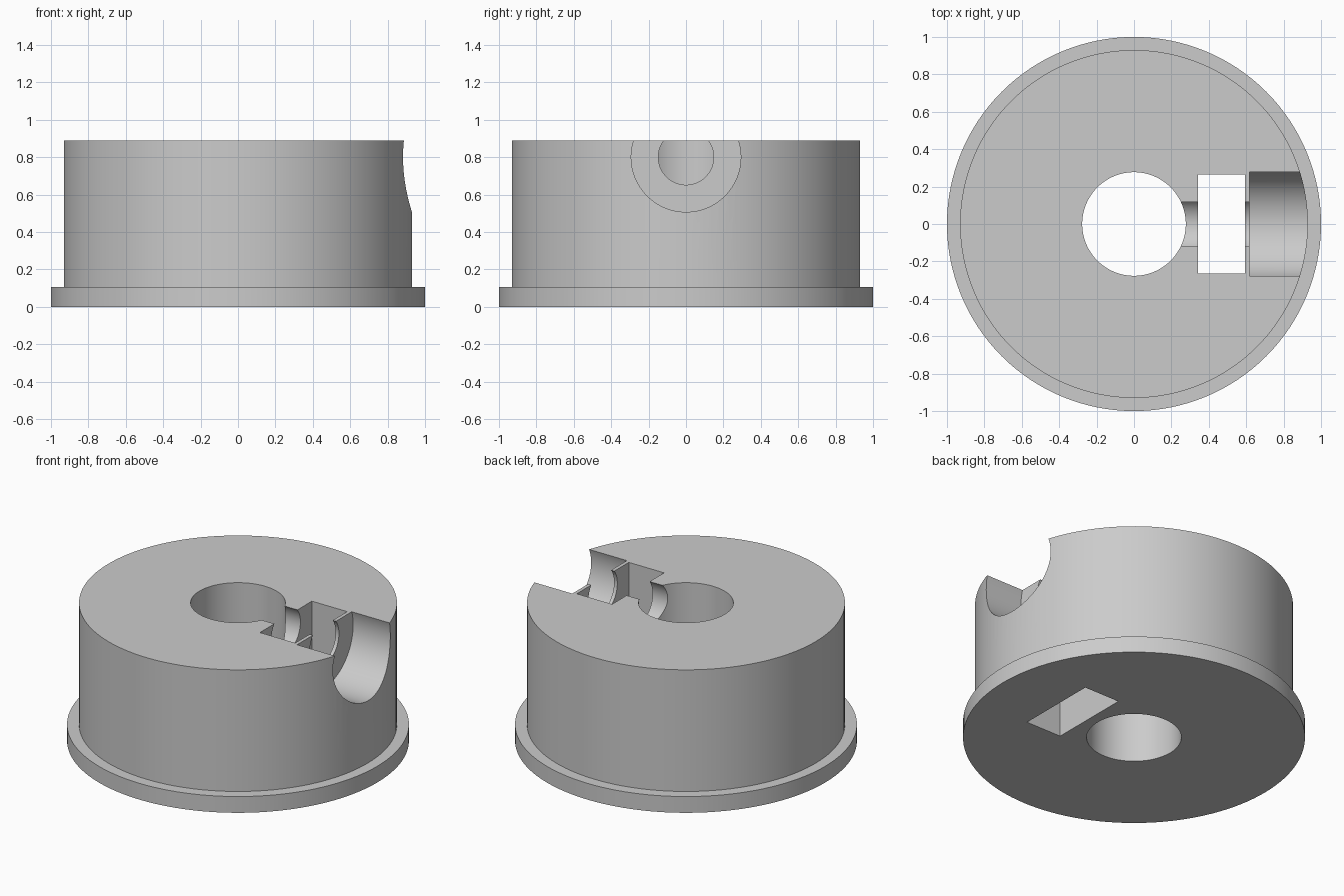
import bpy
import math

SEGMENTS = 128

cube = bpy.data.objects.get("Cube")
if cube:
    bpy.data.objects.remove(cube, do_unlink=True)

# Single plain grey
grey = bpy.data.materials.new("plain grey")
grey.use_nodes = True
grey.diffuse_color = (0.6, 0.6, 0.6, 1)
grey.node_tree.nodes["Principled BSDF"].inputs["Base Color"].default_value = (0.6, 0.6, 0.6, 1)


def lathe(name, profile):
    """Closed solid turned around z from (radius, height) points."""
    n = SEGMENTS
    angles = [2 * math.pi * i / n for i in range(n)]
    verts = [(r * math.cos(a), r * math.sin(a), z) for r, z in profile for a in angles]
    rings = len(profile)
    faces = []
    for k in range(rings):
        lo, hi = k * n, (k + 1) % rings * n
        for i in range(n):
            j = (i + 1) % n
            faces.append((lo + i, lo + j, hi + j, hi + i))
    mesh = bpy.data.meshes.new(name)
    mesh.from_pydata(verts, [], faces)
    mesh.materials.append(grey)
    obj = bpy.data.objects.new(name, mesh)
    bpy.context.collection.objects.link(obj)
    return obj


def bore_cutter(name, radius, x_start, x_end):
    """Cylinder along x at the bore height."""
    bpy.ops.mesh.primitive_cylinder_add(
        vertices=SEGMENTS, radius=radius, depth=x_end - x_start,
        location=((x_start + x_end) / 2, 0, 0.8), rotation=(0, math.pi / 2, 0))
    bpy.context.object.name = name
    return bpy.context.object


# Flanged drum with a centre hole
hub = lathe("flanged_hub", [(0.277, 0), (1, 0), (1, 0.105),
                            (0.93, 0.105), (0.93, 0.89), (0.277, 0.89)])

# Screw channel, head recess and nut slot
cutters = [
    bore_cutter("screw_channel_cutter", 0.148, 0.1, 0.7),
    bore_cutter("head_recess_cutter", 0.293, 0.617, 1.3),
]
bpy.ops.mesh.primitive_cube_add(size=1, location=(0.468, 0, 0.45))
slot = bpy.context.object
slot.name = "nut_slot_cutter"
slot.scale = (0.252, 0.53, 2)
cutters.append(slot)

bpy.context.view_layer.objects.active = hub
for cutter in cutters:
    cutter.data.materials.append(grey)
    cutter.hide_render = True
    cut = hub.modifiers.new(cutter.name, "BOOLEAN")
    cut.operation = "DIFFERENCE"
    cut.solver = "EXACT"
    cut.object = cutter
    bpy.ops.object.modifier_apply(modifier=cut.name)
    bpy.data.objects.remove(cutter, do_unlink=True)

# Smooth round walls, sharp edges
bpy.ops.object.select_all(action="DESELECT")
hub.select_set(True)
bpy.ops.object.shade_smooth_by_angle(angle=math.radians(30))
